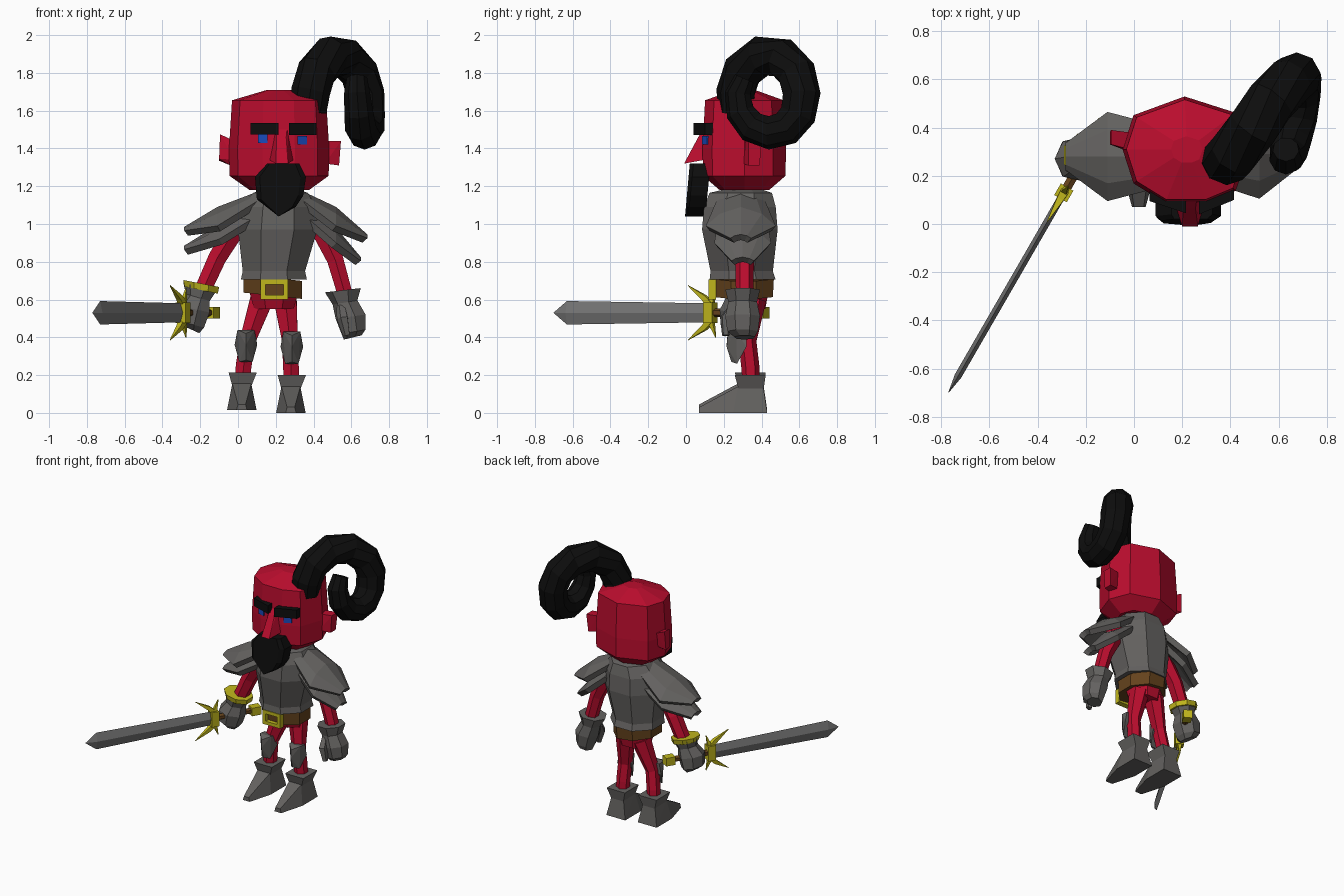
import bpy, bmesh, math
from mathutils import Vector


def material(name, col):
    m = bpy.data.materials.new(name)
    m.diffuse_color = (*col, 1)
    return m


RED = material("red skin", (0.50, 0.004, 0.027))
STEEL = material("grey armour", (0.125, 0.12, 0.115))
BLADE = material("blade steel", (0.18, 0.18, 0.18))
BLACK = material("black hair", (0.004, 0.004, 0.004))
GOLD = material("yellow metal", (0.53, 0.47, 0.012))
BROWN = material("brown leather", (0.13, 0.055, 0.012))
BLUE = material("blue eye", (0.01, 0.07, 0.5))


def finish(name, bm, mat):
    bmesh.ops.recalc_face_normals(bm, faces=bm.faces)
    me = bpy.data.meshes.new(name)
    bm.to_mesh(me)
    bm.free()
    me.materials.append(mat)
    ob = bpy.data.objects.new(name, me)
    bpy.context.collection.objects.link(ob)
    return ob


def skin(name, rings, mat):
    """Join equal-length rings of points into a capped solid."""
    bm = bmesh.new()
    vs = [[bm.verts.new(p) for p in r] for r in rings]
    n = len(vs[0])
    for a, b in zip(vs, vs[1:]):
        for i in range(n):
            bm.faces.new((a[i], a[(i + 1) % n], b[(i + 1) % n], b[i]))
    bm.faces.new(vs[0])
    bm.faces.new(vs[-1])
    return finish(name, bm, mat)


def loft(name, secs, mat, n=8, tilt=0.0):
    """Horizontal sections: (cx, cy, z, rx, ry)."""
    k = 1 / math.cos(math.pi / n)
    rings = []
    for cx, cy, z, rx, ry in secs:
        ang = [2 * math.pi * (i + .5) / n for i in range(n)]
        rings.append([(cx + k * rx * math.cos(a), cy + k * ry * math.sin(a),
                       z + tilt * math.cos(a)) for a in ang])
    return skin(name, rings, mat)


def tube(name, pts, mat, n=6, ref=(0, 1, 0)):
    """Sections along a path: (x, y, z, radius)."""
    P = [Vector(p[:3]) for p in pts]
    rings = []
    for i, p in enumerate(P):
        t = (P[min(i + 1, len(P) - 1)] - P[max(i - 1, 0)]).normalized()
        u = t.cross(Vector(ref)).normalized()
        v = t.cross(u)
        ang = [2 * math.pi * (j + .5) / n for j in range(n)]
        rings.append([p + pts[i][3] * (u * math.cos(a) + v * math.sin(a)) for a in ang])
    return skin(name, rings, mat)


def hull(name, pts, mat):
    bm = bmesh.new()
    for p in pts:
        bm.verts.new(p)
    res = bmesh.ops.convex_hull(bm, input=bm.verts)
    loose = [g for g in res["geom_interior"] if isinstance(g, bmesh.types.BMVert)]
    bmesh.ops.delete(bm, geom=loose, context='VERTS')
    return finish(name, bm, mat)


def box(name, x0, x1, y0, y1, z0, z1, mat, skew=0.0):
    """Box whose x1 end is moved along y by skew."""
    return hull(name, [(x, y + (skew if x == x1 else 0), z)
                       for x in (x0, x1) for y in (y0, y1) for z in (z0, z1)], mat)


# Head: faceted block narrowing at the chin, low peak on the crown
outline = [(.21, .527), (.42, .46), (.48, .31), (.42, .14), (.30, .09),
           (.13, .09), (0, .17), (-.045, .31), (0, .45)]
C = Vector((.22, .31))


def head_ring(z, s):
    return [(*(C + (Vector(p) - C) * s), z) for p in outline]


skin("head", [head_ring(1.18, .6), head_ring(1.255, 1), head_ring(1.40, 1.01),
              head_ring(1.655, .95), head_ring(1.71, .25)], RED)
loft("neck", [(.23, .31, 1.1, .06, .055), (.23, .31, 1.22, .06, .055)], RED, 6)
hull("left_ear", [(-.02, .30, 1.34), (-.02, .37, 1.34), (-.02, .31, 1.44), (-.02, .38, 1.44),
                  (-.10, .33, 1.345), (-.10, .38, 1.335), (-.095, .33, 1.475), (-.095, .39, 1.475),
                  (-.04, .33, 1.31)], RED)
hull("right_ear", [(.46, .30, 1.32), (.46, .37, 1.32), (.46, .31, 1.44), (.46, .38, 1.44),
                   (.535, .33, 1.31), (.535, .39, 1.31), (.545, .33, 1.44), (.545, .40, 1.44)], RED)
hull("nose", [(.20, .10, 1.51), (.26, .10, 1.51), (.205, .065, 1.46), (.255, .065, 1.46),
              (.165, .10, 1.34), (.295, .10, 1.34), (.20, -.01, 1.32), (.265, -.01, 1.32)], RED)

# Face details
box("left_eyebrow", .065, .215, .095, .16, 1.475, 1.535, BLACK, -.05)
box("right_eyebrow", .27, .415, .04, .105, 1.47, 1.535, BLACK, .06)
box("left_eye", .105, .155, .09, .11, 1.43, 1.475, BLUE, -.008)
box("right_eye", .315, .365, .086, .106, 1.42, 1.465, BLUE, .024)
beard = [(.155, 1.32), (.325, 1.32), (.36, 1.25), (.345, 1.15), (.305, 1.09),
         (.215, 1.04), (.10, 1.13), (.09, 1.25)]
skin("beard", [[(x, .13 - (1.32 - z) * .1, z) for x, z in beard],
               [(x, .04 - (1.32 - z) * .1, z) for x, z in beard],
               [(.215 + (x - .215) * .8, .02 - (1.32 - z) * .09, z) for x, z in beard]], BLACK)

# Curled horn
tube("horn", [(.37, .27, 1.60, .10), (.385, .265, 1.70, .105), (.42, .30, 1.81, .107),
              (.49, .40, 1.89, .108), (.57, .51, 1.88, .106), (.64, .585, 1.80, .104),
              (.675, .61, 1.69, .102), (.68, .59, 1.58, .099), (.68, .53, 1.51, .096),
              (.67, .44, 1.485, .091), (.65, .35, 1.515, .086), (.64, .29, 1.59, .078),
              (.63, .275, 1.69, .07), (.63, .31, 1.77, .055)], BLACK, 9, (1, 0, 0))

# Breastplate with flared hem
loft("breastplate", [(.19, .30, .705, .175, .175), (.19, .295, .75, .165, .165),
                     (.21, .285, .97, .21, .20), (.215, .285, 1.09, .20, .19),
                     (.225, .29, 1.165, .145, .165), (.225, .30, 1.18, .10, .11)], STEEL)


# Layered shoulder plates, roof-shaped across and drooping outwards
def shoulder_plate(name, secs, cy):
    bm = bmesh.new()
    rows = []
    for x, z, w, droop in secs:
        rows.append([bm.verts.new((x, cy + w * k, z - droop * k * k))
                     for k in (-1, -.6, 0, .6, 1)])
    for a, b in zip(rows, rows[1:]):
        for i in range(4):
            bm.faces.new((a[i], a[i + 1], b[i + 1], b[i]))
    ob = finish(name, bm, STEEL)
    if sum(p.normal.z for p in ob.data.polygons) < 0:
        ob.data.flip_normals()
    m = ob.modifiers.new("thickness", 'SOLIDIFY')
    m.thickness = .04
    m.offset = -1


shoulder_plate("left_shoulder_upper", [(.10, 1.17, .13, .05), (-.11, 1.09, .185, .10),
                                       (-.285, .985, .055, .02)], .28)
shoulder_plate("left_shoulder_lower", [(.08, 1.08, .13, .05), (-.10, 1.0, .15, .08),
                                       (-.285, .885, .06, .02)], .28)
shoulder_plate("right_shoulder_upper", [(.35, 1.17, .13, .05), (.52, 1.09, .185, .10),
                                        (.685, .945, .055, .02)], .29)
shoulder_plate("right_shoulder_lower", [(.37, 1.08, .13, .05), (.52, .98, .15, .08),
                                        (.65, .825, .06, .02)], .30)

# Arms
tube("left_arm", [(.06, .29, 1.07, .075), (-.03, .29, .95, .06),
                  (-.11, .30, .82, .055), (-.20, .29, .62, .05)], RED)
tube("right_arm", [(.38, .30, 1.07, .075), (.45, .31, .95, .06),
                   (.515, .31, .81, .05), (.575, .31, .60, .045)], RED)

# Gauntlets: flared cuff, wrist, fist, thumb
loft("right_gauntlet", [(.61, .31, .40, .045, .05), (.615, .30, .43, .06, .075),
                        (.60, .30, .51, .075, .085), (.57, .30, .585, .062, .07),
                        (.56, .30, .65, .09, .085)], STEEL, 7, .012)
tube("right_thumb", [(.545, .25, .56, .025), (.555, .21, .50, .032), (.575, .21, .41, .02)], STEEL, 5)
loft("left_gauntlet", [(-.245, .27, .44, .04, .05), (-.25, .27, .47, .07, .08),
                       (-.235, .27, .55, .085, .085), (-.21, .28, .61, .06, .065),
                       (-.195, .285, .67, .085, .08)], STEEL, 7, -.02)
loft("left_cuff_trim", [(-.195, .285, .65, .088, .083), (-.195, .285, .685, .095, .09)],
     GOLD, 8, -.02)

# Sword in its own frame: t along the blade from tip to pommel, s sideways, z up
D, S = Vector((.5, .866, 0)), Vector((.866, -.5, 0))
TIP = Vector((-.77, -.70, .53))


def sw(t, s, z):
    return TIP + D * t + S * s + Vector((0, 0, z))


def diamond(t, w, h):
    return [sw(t, w, 0), sw(t, 0, h), sw(t, -w, 0), sw(t, 0, -h)]


skin("sword_blade", [diamond(0, .001, .002), diamond(.08, .015, .062), diamond(.97, .015, .05)], BLADE)
tube("sword_grip", [(*sw(.95, 0, 0), .022), (*sw(1.26, 0, 0), .022)], BROWN, 6, (0, 0, 1))
hull("sword_pommel", [sw(t, s, z) for t in (1.23, 1.30) for s in (-.03, .03) for z in (-.03, .03)], GOLD)
hull("sword_guard", [sw(t, s, z) for t in (.93, .985) for s in (-.03, .03) for z in (-.055, .055)], GOLD)
for side, tag in ((1, "upper"), (-1, "lower")):
    tube("guard_spike_" + tag, [(*sw(.97, 0, .03 * side), .026), (*sw(.92, 0, .08 * side), .02),
                                (*sw(.82, 0, .145 * side), .002)], GOLD, 4, S)
    tube("guard_prong_" + tag, [(*sw(.96, 0, .04 * side), .022),
                                (*sw(.99, 0, .13 * side), .003)], GOLD, 4, S)

# Belt and open buckle
loft("belt", [(.185, .305, .62, .155, .155), (.185, .305, .715, .155, .16)], BROWN, 8, -.018)
for nm, b in (("left", (.12, .145, .60, .70)), ("right", (.24, .265, .60, .70)),
              ("top", (.12, .265, .68, .705)), ("bottom", (.12, .265, .60, .625))):
    box("buckle_" + nm, b[0], b[1], .12, .16, b[2], b[3], GOLD)

# Hips and legs
loft("hips", [(.19, .335, .55, .105, .085), (.19, .325, .66, .135, .115)], RED)
for tag, xs in (("left", (.125, .05, .03, .022)), ("right", (.25, .275, .28, .283))):
    tube(tag + "_leg", [(xs[0], .355, .60, .07), (xs[1], .325, .38, .048),
                        (xs[2], .34, .25, .048), (xs[3], .345, .15, .045)], RED, 6, (0, 1, 0))
    # Pointed knee guard
    kx, kz = (.042, .36) if tag == "left" else (.285, .35)
    hull(tag + "_knee_guard", [(kx + w * s, y, kz + z) for s in (-1, 1) for w, y, z in
                               ((.045, .265, .08), (.06, .32, .0), (.035, .27, -.09),
                                (.0, .22, .06), (.0, .215, 0), (.0, .24, -.08), (.045, .32, .075))], STEEL)
    # Boot: flared top, ankle, pointed toe
    bx, bz = (.02, .015) if tag == "left" else (.28, 0)
    loft(tag + "_boot_cuff", [(bx, .345, bz + .12, .048, .065),
                              (bx + .005, .34, bz + .2, .075, .082)], STEEL, 4)
    hull(tag + "_boot", [(bx + w * s, y, bz + z) for s in (-1, 1) for w, y, z in
                         ((.078, .43, 0), (.05, .41, .135), (.05, .275, .14), (.078, .25, 0),
                          (.028, .07, 0), (.02, .07, .03))], STEEL)
